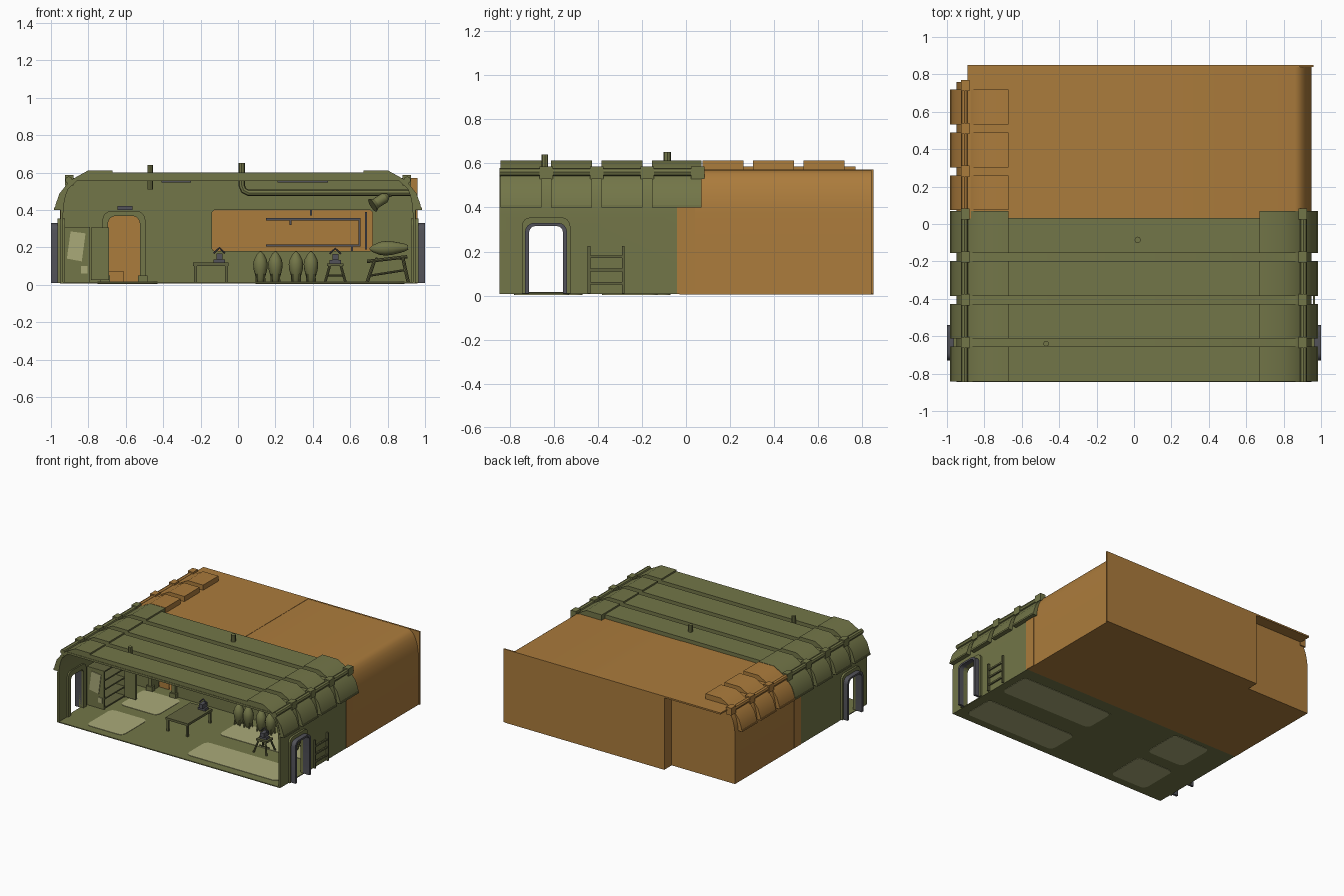
import bpy, bmesh, math
from mathutils import Vector, Matrix

if "Cube" in bpy.data.objects:
    bpy.data.objects.remove(bpy.data.objects["Cube"], do_unlink=True)


def material(name, rgb):
    m = bpy.data.materials.new(name)
    m.use_nodes = True
    m.diffuse_color = (*rgb, 1)
    bsdf = next(n for n in m.node_tree.nodes if n.type == 'BSDF_PRINCIPLED')
    bsdf.inputs["Base Color"].default_value = (*rgb, 1)
    return m


OLIVE = material("olive", (.17, .18, .065))
DRAB = material("dark drab", (.12, .125, .05))
BROWN = material("ochre brown", (.41, .20, .045))
CREAM = material("pale khaki", (.40, .40, .19))
SLATE = material("slate grey", (.085, .085, .10))
made = []


def add(name, mesh, *mats):
    ob = bpy.data.objects.new(name, mesh)
    bpy.context.collection.objects.link(ob)
    mesh.materials.clear()
    for m in mats:
        mesh.materials.append(m)
    made.append(ob)
    return ob


def prism(name, pts, a, b, mat, axis='y'):
    """Extrude a 2D outline from a to b along an axis."""
    place = {'x': lambda p, d: (d, p[0], p[1]),
             'y': lambda p, d: (p[0], d, p[1]),
             'z': lambda p, d: (p[0], p[1], d)}[axis]
    bm = bmesh.new()
    lo, hi = [[bm.verts.new(place(p, d)) for p in pts] for d in (a, b)]
    bm.faces.new(lo)
    bm.faces.new(hi)
    for i in range(len(pts)):
        j = (i + 1) % len(pts)
        bm.faces.new((lo[i], lo[j], hi[j], hi[i]))
    bmesh.ops.recalc_face_normals(bm, faces=bm.faces)
    me = bpy.data.meshes.new(name)
    bm.to_mesh(me)
    bm.free()
    return add(name, me, mat)


def box(name, x, y, z, mat):
    return prism(name, [(x[0], z[0]), (x[1], z[0]), (x[1], z[1]), (x[0], z[1])], y[0], y[1], mat)


def rounded(u0, u1, v0, v1, r, bottom=True):
    """Outline of a rectangle with round corners."""
    pts = []
    for cu, cv, start in ((u1 - r, v1 - r, 0), (u0 + r, v1 - r, 90),
                          (u0 + r, v0 + r, 180), (u1 - r, v0 + r, 270)):
        if start >= 180 and not bottom:
            pts.append((u0 if start == 180 else u1, v0))
            continue
        for k in range(5):
            t = math.radians(start + k * 22.5)
            pts.append((cu + r * math.cos(t), cv + r * math.sin(t)))
    return pts


def bake(ob):
    dg = bpy.context.evaluated_depsgraph_get()
    return bpy.data.meshes.new_from_object(ob.evaluated_get(dg))


def cut(ob, cutter):
    cutter.hide_render = True
    mod = ob.modifiers.new("opening", 'BOOLEAN')
    mod.operation, mod.solver, mod.object = 'DIFFERENCE', 'EXACT', cutter
    me = bake(ob)
    ob.modifiers.clear()
    ob.data = me
    made.remove(cutter)
    bpy.data.objects.remove(cutter, do_unlink=True)


def pipe(name, pts, r, mat):
    cu = bpy.data.curves.new(name, 'CURVE')
    cu.dimensions, cu.bevel_depth, cu.bevel_resolution = '3D', r, 2
    cu.use_fill_caps = True
    sp = cu.splines.new('POLY')
    sp.points.add(len(pts) - 1)
    for p, co in zip(sp.points, pts):
        p.co = (*co, 1)
    tmp = bpy.data.objects.new(name, cu)
    bpy.context.collection.objects.link(tmp)
    me = bake(tmp)
    bpy.data.objects.remove(tmp, do_unlink=True)
    return add(name, me, mat)


def lathe(name, profile, mats, split, matrix):
    """Turned part; faces above the split height take the second colour."""
    bm = bmesh.new()
    n = 14
    rings = [[bm.verts.new((r * math.cos(math.tau * k / n), r * math.sin(math.tau * k / n), z))
              for k in range(n)] for r, z in profile]
    for a, b in zip(rings, rings[1:]):
        for k in range(n):
            f = bm.faces.new((a[k], a[(k + 1) % n], b[(k + 1) % n], b[k]))
            f.material_index = int(f.calc_center_median().z > split)
    bm.faces.new(rings[0][::-1])
    bm.faces.new(rings[-1]).material_index = 1
    bm.transform(matrix)
    me = bpy.data.meshes.new(name)
    bm.to_mesh(me)
    bm.free()
    return add(name, me, *mats)


def eave(s, inset=0):
    """Wall and rounded eave on side s, from the ground up."""
    pts = [(s * (.95 - inset), .01)]
    for k in range(8):
        t = math.pi / 2 * k / 7
        pts.append((s * (.86 + (.09 - inset) * math.cos(t)), .37 + (.20 - inset) * math.sin(t)))
    return pts


def half_shell(name, s, y0, y1, mat):
    prism(name, eave(s) + [(0, .57), (0, .555)] + eave(s, .015)[::-1], y0, y1, mat)


# Floors and pale floor panels
box("front_floor", (-.95, .95), (-.845, .03), (.007, .014), OLIVE)
box("rear_floor", (-.95, .95), (-.03, .76), (.006, .012), BROWN)
box("rear_floor_bay", (-.41, .95), (.76, .85), (.006, .012), BROWN)
for x0, x1, y0, y1 in ((.1, .89, -.38, -.13), (.1, .88, -.78, -.53),
                       (-.75, -.43, -.37, -.07), (-.75, -.44, -.78, -.47)):
    prism("floor_panel", rounded(x0, x1, y0, y1, .04), .004, .017, CREAM, 'z')

# Front room shell, side doors and ladder
for s in (-1, 1):
    half_shell("front_shell", s, -.845, .03, OLIVE)
    shell = made[-1]
    cut(shell, prism("door_cutter", rounded(-.715, -.555, -.05, .318, .03), s * .8, s * 1.1, OLIVE, 'x'))
    surround = prism("door_surround", rounded(-.745, -.525, .01, .355, .04, False), s * .925, s * .965, OLIVE, 'x')
    frame = prism("door_frame", rounded(-.73, -.54, .01, .33, .04, False), s * .945, s, SLATE, 'x')
    for part in (surround, frame):
        cut(part, prism("door_cutter", rounded(-.712, -.558, -.05, .316, .03), s * .8, s * 1.1, SLATE, 'x'))
    box("rear_side_skirt", sorted((s * .935, s * .953)), (-.04, .04), (.008, .40), BROWN)
for y in (-.44, -.285):
    box("ladder_rail", (.955, .97), (y - .006, y + .006), (.01, .225), DRAB)
for k in range(3):
    box("ladder_rung", (.957, .968), (-.44, -.285), (.05 + .06 * k, .062 + .06 * k), DRAB)

# Rear room shell, recessed corner and back panel
half_shell("rear_shell_left", 1, .03, .85, BROWN)
half_shell("rear_shell_right", -1, .03, .76, BROWN)
box("rear_roof_overhang", (-.89, .01), (.03, .85), (.56, .572), BROWN)
box("rear_panel", (-.41, .96), (.84, .85), (.008, .572), BROWN)
box("rear_return_wall", (-.41, -.40), (.755, .85), (.008, .565), BROWN)
prism("rear_recess_wall", eave(-1) + [(-.40, .57), (-.40, .01)], .75, .76, BROWN)

# Roof strips, curved ribs, rods and clamps
RIB = [(.98, .40), (.975, .43), (.955, .487), (.90, .557), (.80, .612), (.67, .612),
       (.67, .565), (.85, .565), (.91, .51), (.94, .45), (.945, .40)]
for i in range(7):
    y = -.842 + .229 * i
    front = i < 4
    mat = OLIVE if front else BROWN
    if front:
        box("roof_strip", (-.80, .80), (y, y + .186), (.565, .60), mat)
    for s in (-1, 1) if front else (-1,):
        pts = [(s * px, pz) for px, pz in RIB]
        end = y + (.225 if i == 3 else .186)
        prism("roof_rib", pts, y, end, mat)
        box("rib_lip", sorted((s * .945, s * .983)), (y, end), (.40, .412), mat)
        box("rod_clamp", sorted((s * .88, s * .925)), (y + .178, y + .238), (.53, .586), mat)
for s in (-1, 1):
    pipe("eave_rod", [(s * .905, -.845, .56), (s * .905, .06, .56)], .019, OLIVE)
pipe("eave_rod", [(-.905, .06, .56), (-.905, .74, .56)], .019, BROWN)

# Partition wall with doorway and wide window
wall = prism("partition_wall", eave(1, .012) + eave(-1, .012)[::-1], -.035, .025, OLIVE)
cut(wall, prism("doorway_cutter", rounded(-.70, -.52, -.1, .37, .04), -.2, .2, OLIVE))
cut(wall, prism("window_cutter", rounded(-.14, .72, .18, .40, .02), -.2, .2, OLIVE))
arch = prism("doorway_frame", rounded(-.725, -.495, .014, .395, .05, False), -.06, .03, OLIVE)
cut(arch, prism("doorway_cutter", rounded(-.695, -.525, -.1, .368, .04), -.2, .2, OLIVE))
for x in (-.71, -.51):
    box("doorway_foot", (x - .025, x + .025), (-.07, -.03), (.014, .05), OLIVE)
box("doorway_lamp", (-.645, -.565), (-.075, -.03), (.40, .42), SLATE)
box("wall_panel", (-.43, -.22), (-.042, -.034), (.185, .475), OLIVE)
box("low_hatch", (-.69, -.61), (.03, .04), (.014, .07), BROWN)

# Window rails
for z in (.21, .35):
    box("window_rail", (.15, .655), (.0, .012), (z - .006, z + .006), SLATE)
for x, z0, z1 in ((.65, .21, .35), (.28, .32, .35), (.39, .37, .40), (.61, .18, .21), (.685, .19, .39)):
    box("window_post", (x - .005, x + .005), (.0, .012), (z0, z1), SLATE)

# Pipes and ceiling lights
pipe("wall_pipe", [(.02, -.085, .652), (.02, -.085, .53), (.03, -.085, .505), (.055, -.085, .492),
                   (.93, -.085, .492)], .017, OLIVE)
pipe("roof_vent", [(-.47, -.64, .64), (-.47, -.64, .51)], .015, OLIVE)
for x0, x1 in ((-.41, -.25), (.21, .48)):
    box("ceiling_light", (x0, x1), (-.45, -.41), (.548, .556), SLATE)

# Cabinet with shelves, open door and notes
box("cabinet_back", (-.94, -.925), (-.50, -.24), (.014, .31), OLIVE)
for y in (-.50, -.25):
    box("cabinet_side", (-.94, -.79), (y, y + .01), (.014, .31), OLIVE)
for k in range(5):
    z = .02 + .07 * k
    box("cabinet_shelf", (-.93, -.79), (-.495, -.245), (z, z + .01), DRAB)
box("cabinet_door", (-.785, -.69), (-.26, -.245), (.025, .305), OLIVE)
prism("pinned_note", [(-.915, .14), (-.835, .125), (-.815, .275), (-.895, .285)], -.505, -.499, CREAM)
box("small_note", (-.84, -.805), (-.505, -.499), (.06, .10), CREAM)

# Work table with a clamp
box("table_top", (-.24, -.05), (-.54, -.24), (.10, .118), DRAB)
for x in (-.235, -.07):
    for y in (-.535, -.26):
        box("table_leg", (x, x + .016), (y, y + .016), (.014, .10), DRAB)


def vise(x, y, z):
    box("vise_base", (x - .03, x + .03), (y - .02, y + .02), (z, z + .018), SLATE)
    box("vise_body", (x - .016, x + .016), (y - .03, y + .03), (z + .018, z + .05), SLATE)
    pipe("vise_handle", [(x - .03, y, z + .05), (x, y, z + .08), (x + .03, y, z + .05)], .005, SLATE)


vise(-.10, -.28, .118)

# Splayed stand with a second clamp
box("stand_top", (.475, .565), (-.46, -.38), (.10, .115), DRAB)
for dx in (-1, 1):
    for dy in (-1, 1):
        pipe("stand_leg", [(.52 + .03 * dx, -.42 + .03 * dy, .10),
                           (.52 + .055 * dx, -.42 + .055 * dy, .012)], .007, DRAB)
pipe("stand_brace", [(.475, -.42, .05), (.565, -.42, .05)], .005, DRAB)
vise(.52, -.42, .115)

# Standing shells with grey noses and fins
BODY = [(.012, .012), (.022, .03), (.036, .08), (.039, .11), (.034, .135), (.018, .165), (.003, .178)]
for x in (.12, .20, .31, .39):
    lathe("standing_shell", BODY, (OLIVE, SLATE), .12, Matrix.Translation((x, -.16, 0)))
    for k in range(4):
        c, sn = math.cos(k * math.pi / 2 + .8), math.sin(k * math.pi / 2 + .8)
        pipe("shell_fin", [(x + .03 * c, -.16 + .03 * sn, .005), (x + .028 * c, -.16 + .028 * sn, .06)], .005, OLIVE)

# Rack with a lying shell
for y in (-.27, -.13):
    pipe("rack_beam", [(.69, y, .125), (.905, y, .15)], .009, DRAB)
    pipe("rack_leg", [(.73, y, .13), (.69, y, .014)], .009, DRAB)
    pipe("rack_leg", [(.88, y, .15), (.91, y, .014)], .009, DRAB)
    pipe("rack_brace", [(.71, y, .05), (.90, y, .08)], .006, DRAB)
for x in (.74, .87):
    pipe("rack_crossbar", [(x, -.27, .14), (x, -.13, .14)], .008, DRAB)
lying = Matrix.Translation((.925, -.2, .20)) @ Matrix.Rotation(math.radians(-92), 4, 'Y')
lathe("lying_shell", [(r, z * 1.25) for r, z in BODY], (OLIVE, SLATE), .155, lying)

# Tilted wall spotlight
aim = Vector((-.8, -.3, -.5)).to_track_quat('Z', 'Y').to_matrix().to_4x4()
lathe("spotlight", [(.015, -.05), (.028, -.03), (.028, .03), (.04, .05)], (OLIVE, SLATE), .055,
      Matrix.Translation((.76, -.13, .45)) @ aim)
pipe("spotlight_arm", [(.79, -.12, .47), (.85, -.04, .49)], .008, OLIVE)

# Smooth shading on curves, crisp edges elsewhere
bpy.ops.object.select_all(action='DESELECT')
for ob in made:
    ob.select_set(True)
bpy.context.view_layer.objects.active = made[0]
bpy.ops.object.shade_smooth_by_angle(angle=math.radians(30))
